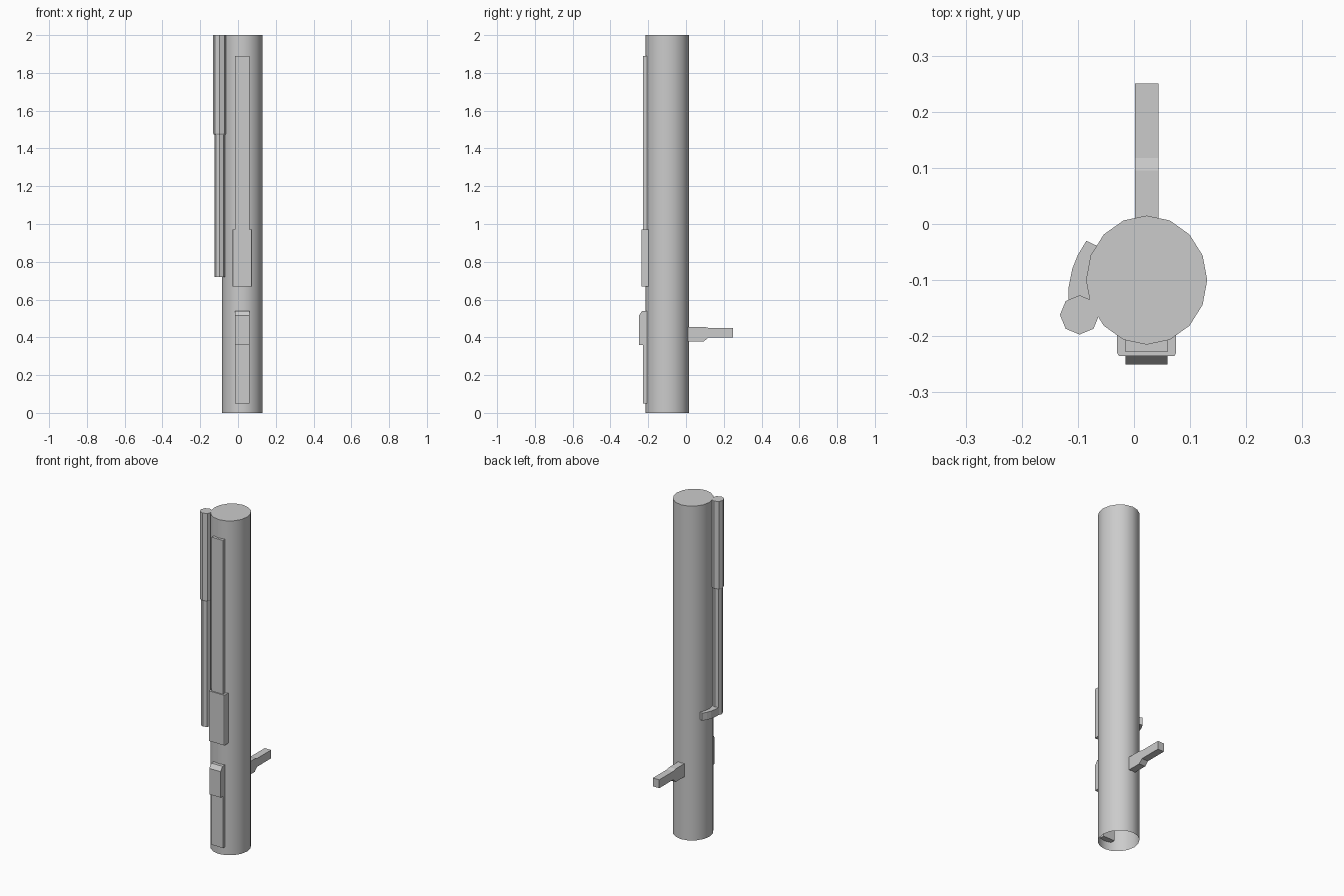
import bpy, bmesh, math
from mathutils import Vector

if "Cube" in bpy.data.objects:
    bpy.data.objects.remove(bpy.data.objects["Cube"])

grey = bpy.data.materials.new("plain grey")
grey.diffuse_color = (0.6, 0.6, 0.6, 1)
grey.use_nodes = True
grey.node_tree.nodes["Principled BSDF"].inputs["Base Color"].default_value = grey.diffuse_color


def finish(name, bm):
    bmesh.ops.recalc_face_normals(bm, faces=bm.faces[:])
    me = bpy.data.meshes.new(name)
    bm.to_mesh(me)
    bm.free()
    me.materials.append(grey)
    ob = bpy.data.objects.new(name, me)
    bpy.context.collection.objects.link(ob)
    return ob


def loft(name, rings, cap_start=True, cap_end=True):
    bm = bmesh.new()
    vs = [[bm.verts.new(p) for p in r] for r in rings]
    n = len(vs[0])
    for a, b in zip(vs, vs[1:]):
        for i in range(n):
            j = (i + 1) % n
            bm.faces.new((a[i], a[j], b[j], b[i]))
    if cap_start:
        bm.faces.new(vs[0][::-1])
    if cap_end:
        bm.faces.new(vs[-1])
    return finish(name, bm)


def ring(cx, cy, rx, ry, z, n):
    return [(cx + rx * math.cos(2 * math.pi * i / n),
             cy + ry * math.sin(2 * math.pi * i / n), z) for i in range(n)]


def side_profile(name, x0, x1, pts):
    # (y, z) outline extruded along x
    return loft(name, [[(x, y, z) for y, z in pts] for x in (x0, x1)])


def top_profile(name, z0, z1, pts):
    # (x, y) outline extruded along z
    return loft(name, [[(x, y, z) for x, y in pts] for z in (z0, z1)])


# main post: 16 sides, open underneath
CX, CY = 0.0225, -0.1
post = loft("post", [ring(CX, CY, 0.108, 0.115, z, 16) for z in (0, 2)], cap_start=False)
for p in post.data.polygons:
    p.use_smooth = len(p.vertices) == 4
bm = bmesh.new()
bm.from_mesh(post.data)
for e in bm.edges:
    if any(len(f.verts) > 4 for f in e.link_faces):
        e.smooth = False
# the open shell needs outward normals
if any(f.normal.dot(f.calc_center_median() - Vector((CX, CY, 1))) < 0 for f in bm.faces):
    bmesh.ops.reverse_faces(bm, faces=bm.faces[:])
bm.to_mesh(post.data)
bm.free()

# side conduit: wide sleeve over a thinner pipe
PX, PY = -0.097, -0.162
loft("conduit_sleeve", [ring(PX, PY, r, r, z, 8)
                        for z, r in ((1.472, 0.031), (1.48, 0.035), (2.0, 0.035))])
loft("conduit_pipe", [ring(PX, PY, 0.028, 0.028, z, 8) for z in (0.72, 1.475)])

# foot of the conduit, curling around the post
path = [((-0.117, -0.15), (-0.075, -0.15)), ((-0.117, -0.115), (-0.076, -0.112)),
        ((-0.11, -0.08), (-0.073, -0.073)), ((-0.1, -0.055), (-0.066, -0.052)),
        ((-0.085, -0.03), (-0.055, -0.044))]
loft("conduit_foot", [[(*o, 0.72), (*i, 0.72), (*i, 0.765), (*o, 0.765)] for o, i in path])

# long front strips
for name, z0, z1 in (("upper_strip", 0.9, 1.89), ("lower_strip", 0.05, 0.52)):
    top_profile(name, z0, z1, [(-0.015, -0.228), (0.06, -0.228), (0.06, -0.18), (-0.015, -0.18)])

# front control box with clipped corners
top_profile("control_box", 0.67, 0.97,
            [(-0.03, -0.18), (-0.03, -0.23), (-0.027, -0.235),
             (0.072, -0.235), (0.075, -0.23), (0.075, -0.18)])

# hooded box on the lower strip
side_profile("hooded_box", -0.015, 0.06,
             [(-0.18, 0.36), (-0.25, 0.36), (-0.25, 0.515), (-0.232, 0.54), (-0.18, 0.54)])

# rear arm
side_profile("rear_arm", 0.002, 0.044,
             [(-0.01, 0.378), (0.095, 0.378), (0.118, 0.4), (0.25, 0.4),
              (0.25, 0.45), (0.118, 0.45), (0.095, 0.456), (-0.01, 0.456)])
